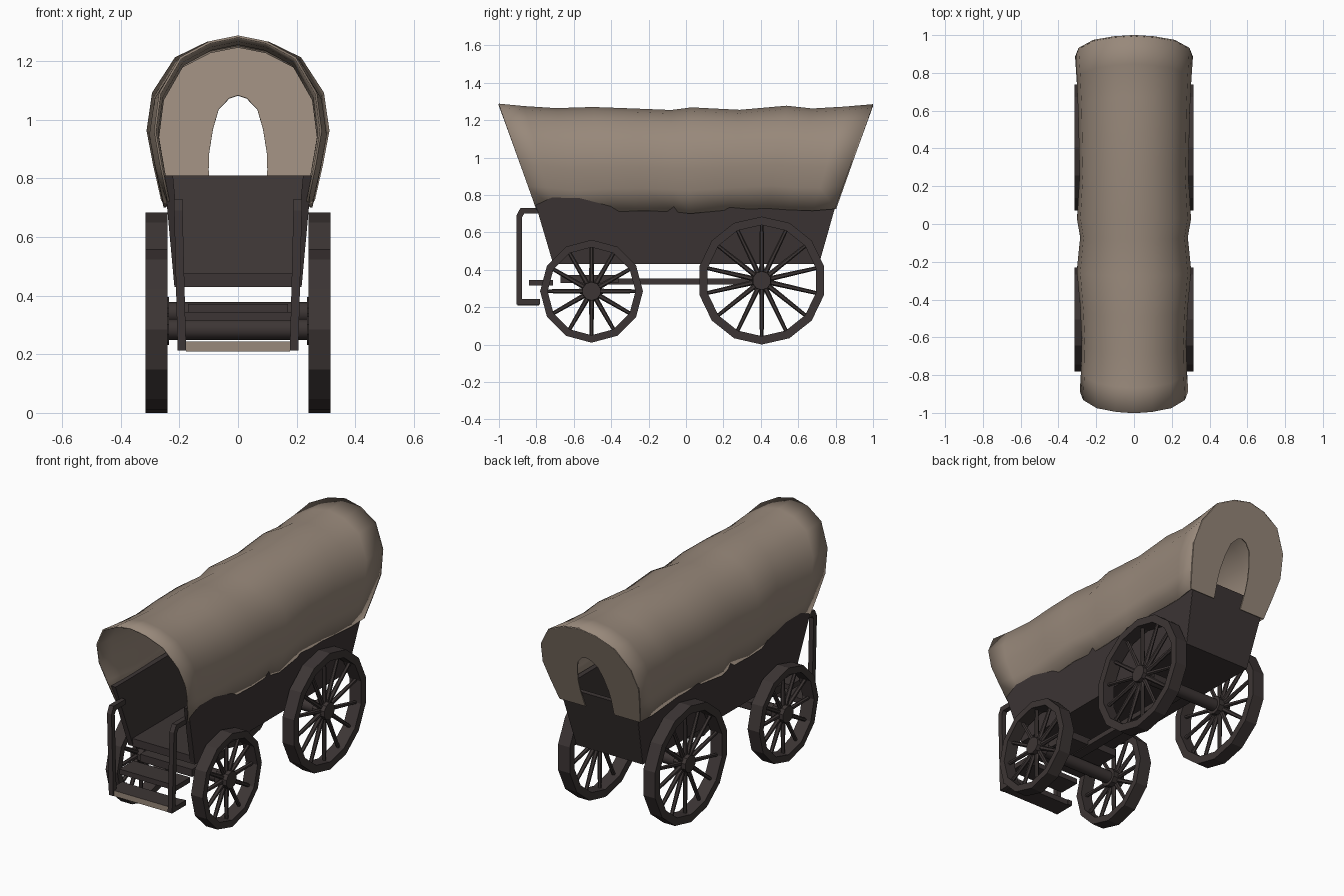
import bpy, bmesh, math
from mathutils import Vector, Matrix

if "Cube" in bpy.data.objects:
    bpy.data.objects.remove(bpy.data.objects["Cube"])


def material(name, rgb):
    m = bpy.data.materials.new(name)
    m.diffuse_color = (*rgb, 1)
    m.use_nodes = True
    m.node_tree.nodes["Principled BSDF"].inputs["Base Color"].default_value = m.diffuse_color
    return m


WOOD = material("dark_wood", (0.046, 0.036, 0.035))
CANVAS = material("canvas_tan", (0.314, 0.248, 0.196))


def finish(name, bm, mats, smooth=None):
    bmesh.ops.recalc_face_normals(bm, faces=bm.faces)
    me = bpy.data.meshes.new(name)
    bm.to_mesh(me)
    bm.free()
    ob = bpy.data.objects.new(name, me)
    bpy.context.collection.objects.link(ob)
    for m in mats:
        me.materials.append(m)
    if smooth:
        bpy.ops.object.select_all(action='DESELECT')
        ob.select_set(True)
        bpy.context.view_layer.objects.active = ob
        bpy.ops.object.shade_smooth_by_angle(angle=math.radians(smooth))
    return ob


def hexa(name, low, high, mats=(WOOD,)):
    """Solid between two four-point loops."""
    bm = bmesh.new()
    a = [bm.verts.new(p) for p in low]
    b = [bm.verts.new(p) for p in high]
    bm.faces.new(a)
    bm.faces.new(b)
    for i in range(4):
        j = (i + 1) % 4
        bm.faces.new((a[i], a[j], b[j], b[i]))
    return finish(name, bm, mats)


def rect(x0, x1, y0, y1, z):
    return [(x0, y0, z), (x1, y0, z), (x1, y1, z), (x0, y1, z)]


def board(name, x, y0, y1, z0, z1, mats=(WOOD,)):
    return hexa(name, rect(-x, x, y0, y1, z0), rect(-x, x, y0, y1, z1), mats)


def add_rod(bm, p, q, r0, r1, sides):
    p, q = Vector(p), Vector(q)
    d = q - p
    mat = Matrix.Translation((p + q) / 2) @ d.to_track_quat('Z', 'Y').to_matrix().to_4x4()
    bmesh.ops.create_cone(bm, cap_ends=True, segments=sides, radius1=r0,
                          radius2=r1, depth=d.length, matrix=mat)


# Wagon box: floor, flared sides and tailboard, open at the front
board("box_floor", 0.215, -0.712, 0.712, 0.43, 0.475)
for s, side in ((-1, "left"), (1, "right")):
    hexa("box_side_" + side,
         rect(s * 0.185, s * 0.217, -0.71, 0.71, 0.43),
         rect(s * 0.222, s * 0.252, -0.822, 0.818, 0.81))
hexa("tailboard", rect(-0.215, 0.215, 0.68, 0.711, 0.43),
     rect(-0.25, 0.25, 0.789, 0.819, 0.81))


# Canvas cover: arched sections along the wagon, flared at both ends
def slant(z):
    return 0.8 + 0.2 * (z - 0.72) / 0.565


ARCH = [(0.84, 0.0), (0.925, 0.42), (1.0, 0.425), (0.94, 0.655),
        (0.69, 0.87), (0.34, 0.965), (0.0, 1.0)]
ARCH[1] = (0.93, 0.22)
STATIONS = [(-1.0, 0.287, 1.288, 0.72), (-0.87, 0.28, 1.275, 0.715),
            (-0.7, 0.277, 1.264, 0.70), (-0.5, 0.285, 1.27, 0.71),
            (-0.28, 0.303, 1.262, 0.715), (-0.08, 0.285, 1.254, 0.71),
            (0.03, 0.302, 1.268, 0.70), (0.29, 0.288, 1.255, 0.72),
            (0.54, 0.293, 1.277, 0.728), (0.68, 0.296, 1.262, 0.72),
            (0.85, 0.303, 1.272, 0.715), (1.0, 0.312, 1.285, 0.725)]


def section(y, w, top, bot):
    half = [(w * a, bot + (top - bot) * h) for a, h in ARCH]
    pts = [(-x, z) for x, z in half] + [(x, z) for x, z in half[-2::-1]]
    return [Vector((x, y * slant(z), z)) for x, z in pts]


bm = bmesh.new()
rings = [[bm.verts.new(p) for p in section(*st)] for st in STATIONS]
for a, b in zip(rings, rings[1:]):
    for i in range(len(a) - 1):
        bm.faces.new((a[i], a[i + 1], b[i + 1], b[i]))
cover = finish("canvas_cover", bm, [CANVAS], 50)
mod = cover.modifiers.new("thickness", 'SOLIDIFY')
mod.thickness = 0.008
mod.offset = -1

# Rear canvas panel with an arched opening
HOLE = [(0.094, 0.725), (0.1, 0.83), (0.098, 0.89), (0.085, 0.97),
        (0.066, 1.035), (0.03, 1.073), (0.0, 1.083)]
hole = [(-x, z) for x, z in HOLE] + [(x, z) for x, z in HOLE[-2::-1]]
bm = bmesh.new()
outer = [bm.verts.new(v) for v in section(*STATIONS[-1])]
inner = [bm.verts.new((x, slant(z), z)) for x, z in hole]
for i in range(len(outer) - 1):
    bm.faces.new((outer[i], outer[i + 1], inner[i + 1], inner[i]))
panel = finish("rear_canvas_panel", bm, [CANVAS])
panel.location.y = -0.002
mod = panel.modifiers.new("thickness", 'SOLIDIFY')
mod.thickness = 0.006
mod.offset = 0


# Wheels: faceted rim, spokes and hub
def wheel(name, s, y, z, r, n, rim):
    bm = bmesh.new()
    x0, x1 = s * 0.24, s * 0.316
    xm = (x0 + x1) / 2
    loops = []
    for x, rad in ((x0, r), (x1, r), (x1, r - rim), (x0, r - rim)):
        loops.append([bm.verts.new((x, y + rad * math.sin(k * math.tau / n),
                                    z + rad * math.cos(k * math.tau / n)))
                      for k in range(n)])
    for i in range(4):
        a, b = loops[i], loops[(i + 1) % 4]
        for k in range(n):
            j = (k + 1) % n
            bm.faces.new((a[k], a[j], b[j], b[k]))
    for k in range(n):
        t = k * math.tau / n
        d = Vector((0, math.sin(t), math.cos(t)))
        c = Vector((xm, y, z))
        add_rod(bm, c + d * 0.03, c + d * (r - rim * 0.7), 0.014, 0.010, 6)
    add_rod(bm, (s * 0.235, y, z), (s * 0.312, y, z), 0.054, 0.05, 10)
    finish(name, bm, [WOOD])


for s, side in ((-1, "left"), (1, "right")):
    wheel("rear_wheel_" + side, s, 0.405, 0.342, 0.342, 14, 0.045)
    wheel("front_wheel_" + side, s, -0.505, 0.285, 0.275, 12, 0.04)

# Axles
for name, y, z in (("rear_axle", 0.405, 0.342), ("front_axle", -0.505, 0.285)):
    bm = bmesh.new()
    add_rod(bm, (-0.26, y, z), (0.26, y, z), 0.036, 0.036, 10)
    finish(name, bm, [WOOD], 40)

# Undercarriage beam and front bolster
board("centre_beam", 0.03, -0.6, 0.38, 0.322, 0.352)
board("front_bolster", 0.17, -0.67, -0.36, 0.328, 0.372)

# Entry steps; the lowest has a pale front edge
board("upper_step", 0.185, -0.84, -0.71, 0.315, 0.345)
low = board("lower_step", 0.178, -0.9, -0.785, 0.21, 0.243, (WOOD, CANVAS))
for f in low.data.polygons:
    if f.normal.y < -0.9:
        f.material_index = 1

# Side rails that carry the steps
RAIL = [(-0.775, 0.73), (-0.885, 0.73), (-0.907, 0.69), (-0.907, 0.213),
        (-0.78, 0.213), (-0.78, 0.243), (-0.877, 0.243), (-0.877, 0.68),
        (-0.865, 0.70), (-0.775, 0.70)]
for s, side in ((-1, "left"), (1, "right")):
    bm = bmesh.new()
    loops = []
    for x in (0.177, 0.206):
        loops.append([bm.verts.new((s * (x + (z - 0.21) * 0.025), y, z)) for y, z in RAIL])
        bm.faces.new(loops[-1])
    for k in range(len(RAIL)):
        j = (k + 1) % len(RAIL)
        bm.faces.new((loops[0][k], loops[0][j], loops[1][j], loops[1][k]))
    finish("step_rail_" + side, bm, [WOOD])
